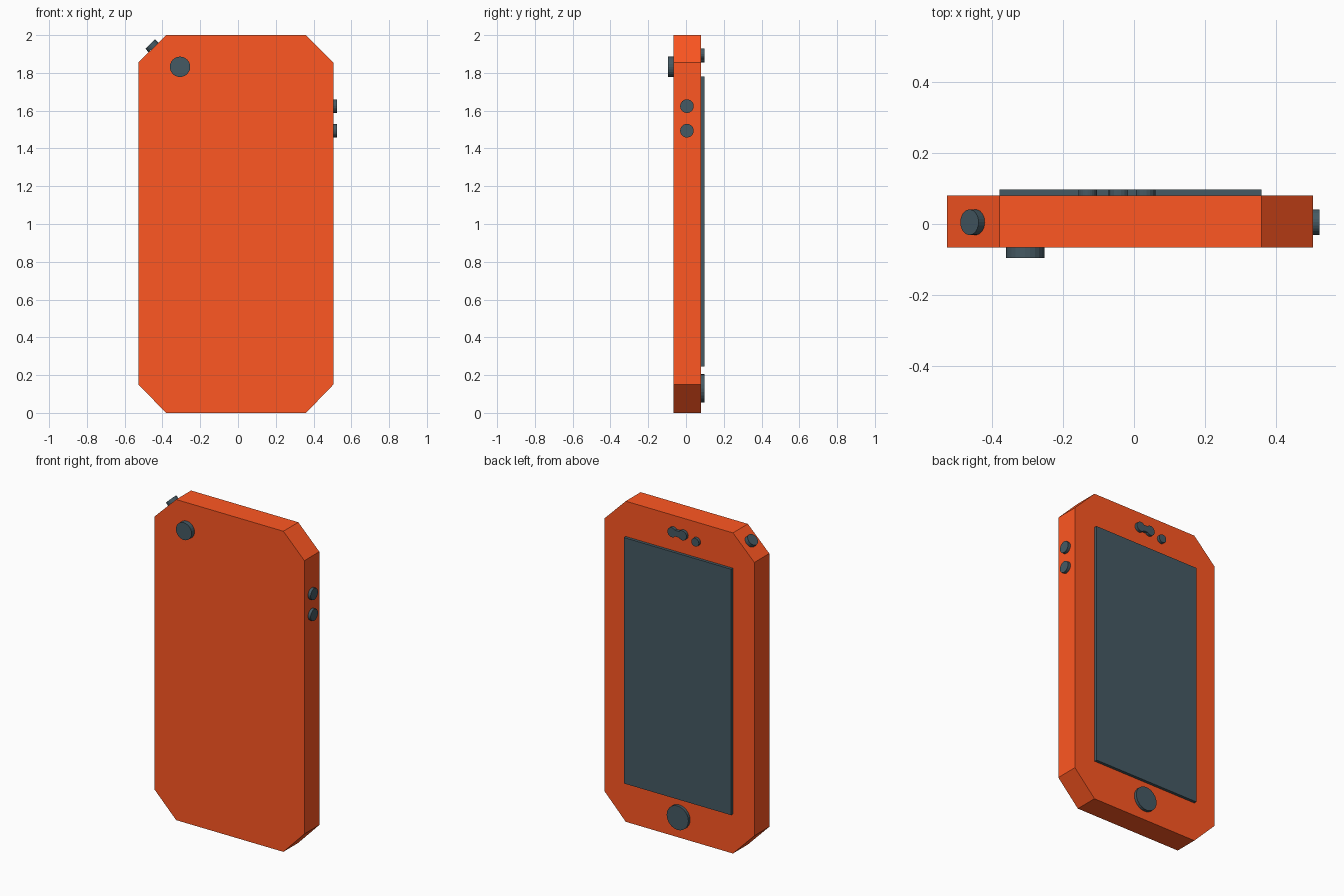
import bpy, bmesh, math
from mathutils import Vector

if "Cube" in bpy.data.objects:
    bpy.data.objects.remove(bpy.data.objects["Cube"])


def material(name, rgb):
    m = bpy.data.materials.new(name)
    m.diffuse_color = (*rgb, 1)
    m.use_nodes = True
    m.node_tree.nodes["Principled BSDF"].inputs["Base Color"].default_value = m.diffuse_color
    return m


orange = material("orange_shell", (1.0, 0.095, 0.016))
slate = material("slate_details", (0.060, 0.102, 0.127))


def prism(name, profile, origin, u, normal, depth, mat):
    """Extrude a 2D profile, laid out on axes u and normal x u, along normal."""
    u, n, o = Vector(u).normalized(), Vector(normal).normalized(), Vector(origin)
    v = n.cross(u)
    bm = bmesh.new()
    face = bm.faces.new([bm.verts.new(o + u * a + v * b) for a, b in profile])
    ext = bmesh.ops.extrude_face_region(bm, geom=[face])["geom"]
    bmesh.ops.translate(bm, vec=n * depth,
                        verts=[g for g in ext if isinstance(g, bmesh.types.BMVert)])
    bmesh.ops.recalc_face_normals(bm, faces=bm.faces[:])
    me = bpy.data.meshes.new(name)
    bm.to_mesh(me)
    bm.free()
    me.materials.append(mat)
    ob = bpy.data.objects.new(name, me)
    bpy.context.collection.objects.link(ob)
    return ob


def arc(r, a0, a1, steps, cx=0.0):
    return [(cx + r * math.cos(math.radians(a0 + (a1 - a0) * i / steps)),
             r * math.sin(math.radians(a0 + (a1 - a0) * i / steps)))
            for i in range(steps + 1)]


def disc(name, r, origin, u, normal, depth):
    return prism(name, arc(r, 0, 360, 24)[:-1], origin, u, normal, depth, slate)


FRONT, BACK = -0.067, 0.08
LEFT, RIGHT = -0.528, 0.505
BACK_N, BACK_U = (0, 1, 0), (-1, 0, 0)

# Body: octagonal slab with cut corners
body = [(-0.38, 0), (0.36, 0), (RIGHT, 0.15), (RIGHT, 1.855),
        (0.36, 2), (-0.38, 2), (LEFT, 1.855), (LEFT, 0.15)]
prism("phone_body", [(x, z) for x, z in body], (0, BACK, 0), (1, 0, 0),
      (0, -1, 0), BACK - FRONT, orange)

# Screen panel
w, h = 0.37, 0.767
prism("screen", [(-w, -h), (w, -h), (w, h), (-w, h)], (-0.01, BACK, 1.013),
      BACK_U, BACK_N, 0.018, slate)

# Home button and proximity sensor
disc("home_button", 0.075, (-0.01, BACK, 0.13), BACK_U, BACK_N, 0.018)
disc("sensor", 0.026, (-0.131, BACK, 1.881), BACK_U, BACK_N, 0.018)

# Earpiece: two round ends joined by a narrower waist
ear = arc(0.03, -140, 140, 14, 0.036) + arc(0.03, 40, 320, 14, -0.036)
prism("earpiece", ear, (-0.006, BACK, 1.9), BACK_U, BACK_N, 0.018, slate)

# Camera lens on the other side
disc("camera_lens", 0.054, (-0.307, FRONT, 1.832), (1, 0, 0), (0, -1, 0), 0.029)

# Volume buttons
for i, z in enumerate((1.624, 1.494)):
    disc(f"volume_button_{i + 1}", 0.036, (RIGHT, 0.005, z), (0, 1, 0), (1, 0, 0), 0.018)

# Power button on the cut corner
disc("power_button", 0.036, (-0.447, 0.005, 1.9345), (0, 1, 0),
     (-0.145, 0, 0.148), 0.025)
